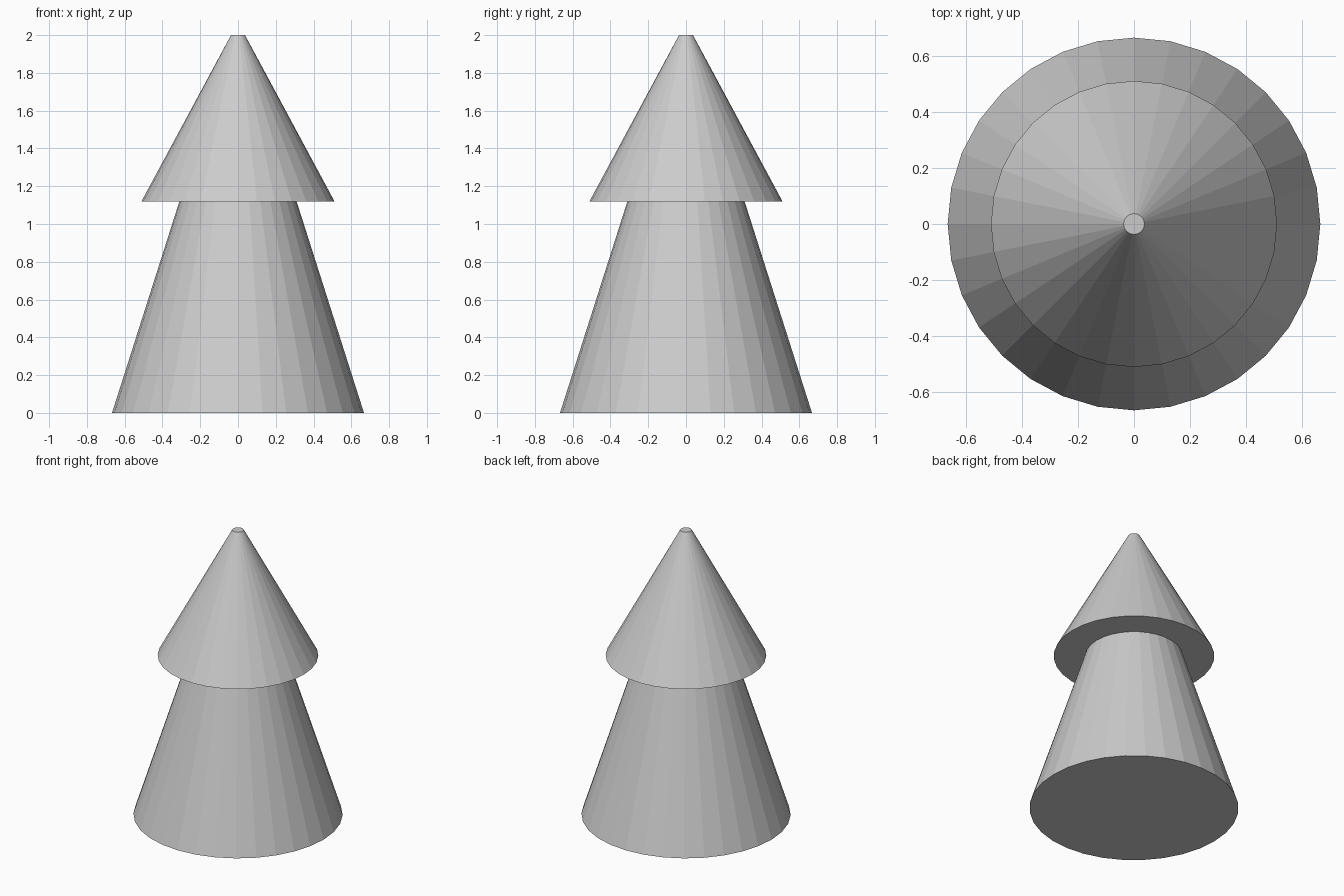
import bpy

if "Cube" in bpy.data.objects:
    bpy.data.objects.remove(bpy.data.objects["Cube"])


def tier(name, r_bottom, r_top, z0, z1):
    # Flat-faced, 32-sided truncated cone standing between two heights
    bpy.ops.mesh.primitive_cone_add(
        vertices=32, radius1=r_bottom, radius2=r_top, depth=z1 - z0,
        end_fill_type='NGON', location=(0, 0, (z0 + z1) / 2))
    bpy.context.object.name = name


# Wide lower body, tucked slightly into the cap above
tier("lower_body", 0.667, 0.307, 0.0, 1.13)

# Overhanging pointed top with a small flat tip
tier("upper_cone", 0.512, 0.037, 1.118, 2.0)
